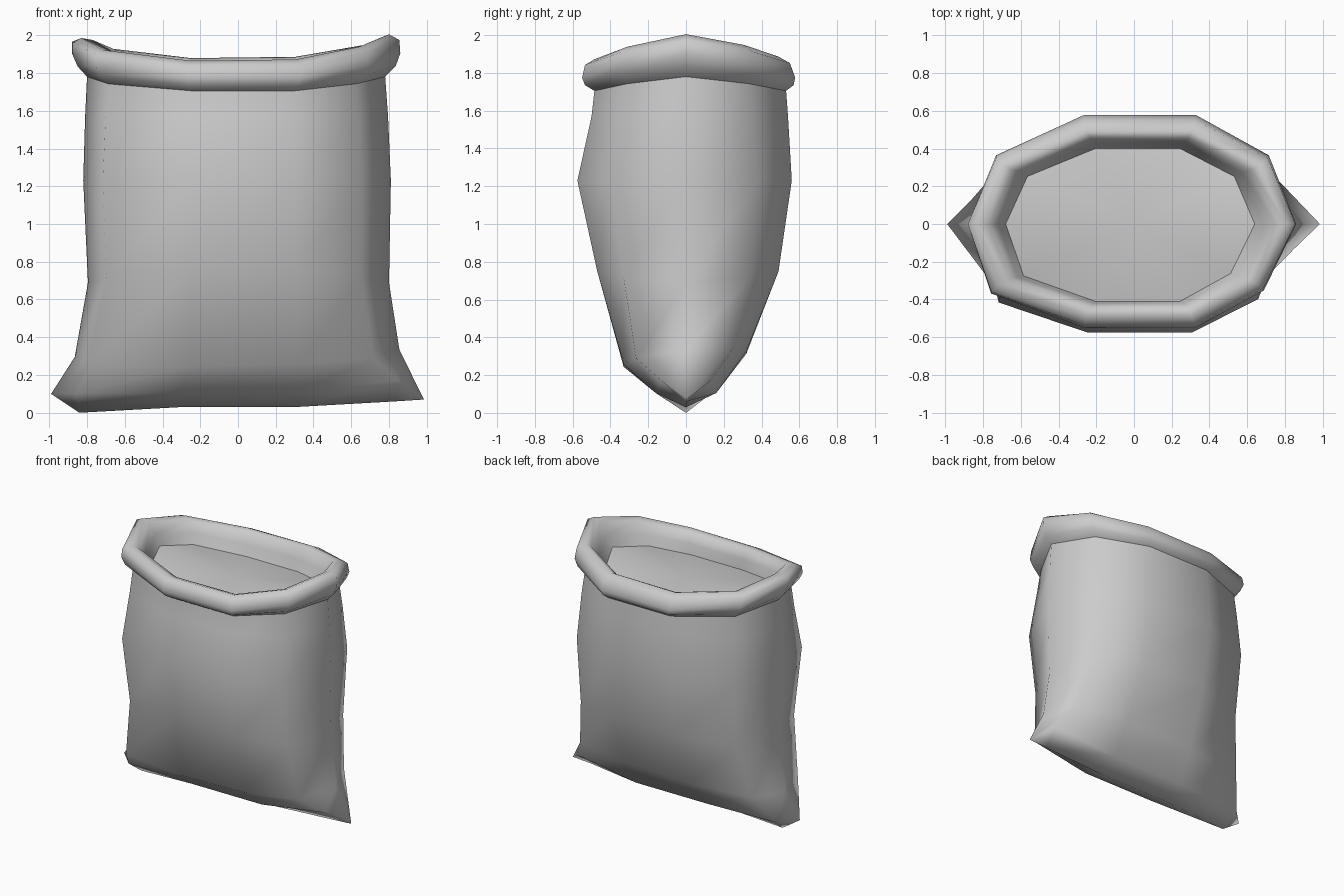
import bpy, bmesh

cube = bpy.data.objects.get("Cube")
if cube:
    bpy.data.objects.remove(cube, do_unlink=True)

# One plain cloth colour
cloth = bpy.data.materials.new("pale_grey_cloth")
cloth.use_nodes = True
grey = (0.6, 0.6, 0.6, 1)
cloth.diffuse_color = grey
bsdf = next(n for n in cloth.node_tree.nodes if n.type == 'BSDF_PRINCIPLED')
bsdf.inputs["Base Color"].default_value = grey

# Slightly uneven ten-sided oval: x, y and how much the point is pulled up
OUTLINE = [(1, 0, 1), (0.83, 0.63, 0.5), (0.38, 1, 0), (-0.3, 1, 0),
           (-0.83, 0.63, 0.5), (-1, 0, 1), (-0.86, -0.67, 0.5),
           (-0.3, -1, 0), (0.38, -1, 0), (0.8, -0.64, 0.5)]


def ring(left, right, front, back, z, lift=0, box=1, tilt=0, slope=0):
    """Oval with half sizes per side. Box squares the shoulders, tilt raises
    the +x end and slope raises the back."""
    points = []
    for a, b, c in OUTLINE:
        if c == 0.5:
            a, b = a * (0.8 + 0.2 * box), b * box
        points.append((a * (right if a > 0 else left),
                       b * (back if b > 0 else front),
                       z + lift * c + tilt * a + slope * b))
    return points


def mirrored(half):
    """Close a half loop by repeating its inner points across y."""
    return half + [(x, -y, z) for x, y, z in reversed(half[1:-1])]


def loft(name, rings, cap=False):
    """Skin the rings in order; a cap closes the last one with a fan."""
    bm = bmesh.new()
    loops = [[bm.verts.new(p) for p in r] for r in rings]
    n = len(rings[0])
    for low, high in zip(loops, loops[1:]):
        for i in range(n):
            j = (i + 1) % n
            bm.faces.new((low[i], low[j], high[j], high[i]))
    if cap:
        last = loops[-1]
        z = sum(v.co.z for v in last) / n
        middle = bm.verts.new((0, 0, z))
        for i in range(n):
            bm.faces.new((last[i], last[(i + 1) % n], middle))
    # Stitch coincident points, which closes the bottom seam
    bmesh.ops.remove_doubles(bm, verts=bm.verts[:], dist=0.0005)
    for f in bm.faces:
        f.smooth = True
    mesh = bpy.data.meshes.new(name)
    bm.to_mesh(mesh)
    bm.free()
    mesh.materials.append(cloth)
    obj = bpy.data.objects.new(name, mesh)
    bpy.context.collection.objects.link(obj)
    return obj


# Bottom seam and the fold above it, sharing both corner points
right_corner, left_corner = (0.985, 0, 0.07), (-0.99, 0, 0.1)
seam = mirrored([right_corner, (0.83, 0, 0.06), (0.3, 0, 0.03),
                 (-0.3, 0, 0.03), (-0.84, 0, 0), left_corner])
fold = mirrored([right_corner, (0.85, 0.13, 0.17), (0.32, 0.16, 0.105),
                 (-0.3, 0.16, 0.105), (-0.86, 0.13, 0.1), left_corner])

# Bulging body, narrowing to the seam
neck = ring(0.80, 0.78, 0.485, 0.53, 1.705, 0.075)
loft("sack_body", [
    seam,
    fold,
    ring(0.865, 0.855, 0.33, 0.32, 0.285, 0.03, 1.25, 0.02, 0.035),
    ring(0.795, 0.80, 0.47, 0.49, 0.75, -0.06, 1.1),
    ring(0.82, 0.81, 0.575, 0.56, 1.23, 0, 1.08),
    ring(0.81, 0.795, 0.50, 0.54, 1.57, 0, 1.03),
    neck,
])

# Rolled rim: out from the neck, over the crest, then down the inside
floor = ring(0.68, 0.64, 0.41, 0.40, 1.70, 0.11)
loft("rolled_rim", [
    neck,
    ring(0.85, 0.835, 0.535, 0.57, 1.735, 0.10),
    ring(0.88, 0.86, 0.55, 0.578, 1.775, 0.13),
    ring(0.88, 0.855, 0.535, 0.55, 1.845, 0.125, tilt=0.005, slope=0.005),
    ring(0.83, 0.80, 0.485, 0.49, 1.875, 0.12, tilt=0.01, slope=0.007),
    ring(0.77, 0.75, 0.44, 0.455, 1.86, 0.12, tilt=0.005, slope=0.005),
    ring(0.72, 0.69, 0.42, 0.43, 1.78, 0.11),
    floor,
])

# Surface of the contents, just inside the mouth
loft("sack_filling", [floor], cap=True)
